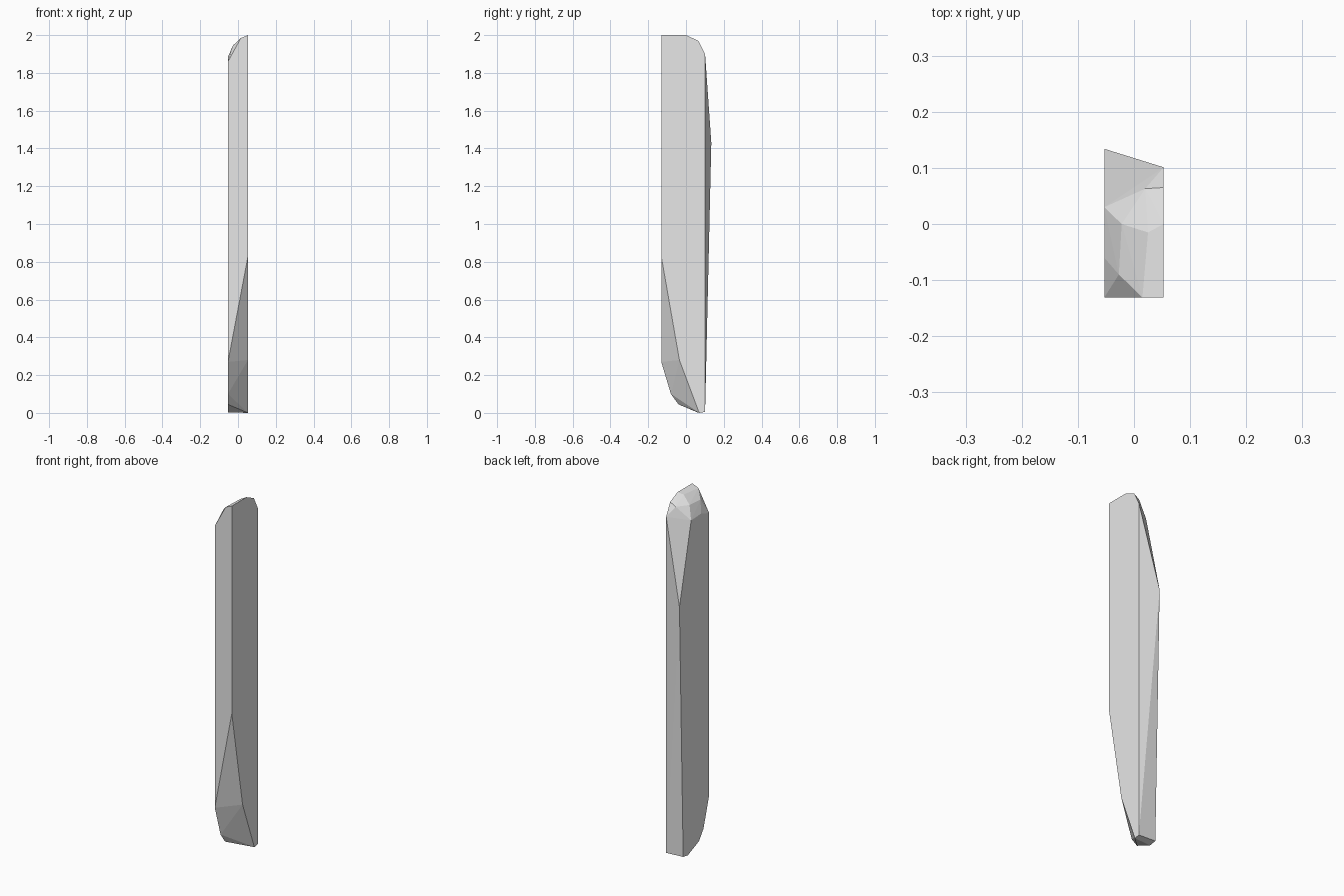
import bpy
import bmesh

if "Cube" in bpy.data.objects:
    bpy.data.objects.remove(bpy.data.objects["Cube"])

HALF = 0.053  # half thickness of the shard

# Outline of the right flat side (y, z)
right_side = [(-0.131, 0.83), (-0.131, 2.0), (0.0, 2.0), (0.065, 1.97),
              (0.101, 1.90), (0.101, 0.005), (0.07, 0.0), (-0.035, 0.28)]

# Outline of the left flat side (y, z), with the ridge at the back
left_side = [(-0.131, 0.27), (-0.131, 1.86), (-0.06, 1.885), (0.03, 1.88),
             (0.134, 1.43), (0.101, 0.01), (0.06, 0.003),
             (-0.04, 0.045), (-0.08, 0.10)]

# Chipped tip between the two sides (x, y, z)
tip = [(0.015, -0.131, 1.984), (-0.027, -0.09, 1.945), (-0.022, 0.0, 1.948),
       (0.025, -0.015, 1.988), (0.02, 0.063, 1.95)]

points = [(HALF, y, z) for y, z in right_side]
points += [(-HALF, y, z) for y, z in left_side] + tip

# Shard body: convex skin around the outlines and the tip
bm = bmesh.new()
for p in points:
    bm.verts.new(p)
hull = bmesh.ops.convex_hull(bm, input=bm.verts[:])
loose = [v for v in bm.verts if not v.link_faces]
bmesh.ops.delete(bm, geom=loose, context='VERTS')
bmesh.ops.dissolve_limit(bm, angle_limit=0.01, verts=bm.verts[:], edges=bm.edges[:])
bmesh.ops.recalc_face_normals(bm, faces=bm.faces[:])

mesh = bpy.data.meshes.new("shard")
bm.to_mesh(mesh)
bm.free()
shard = bpy.data.objects.new("shard", mesh)
bpy.context.collection.objects.link(shard)

# Plain grey stone
stone = bpy.data.materials.new("light_grey")
stone.diffuse_color = (0.8, 0.8, 0.8, 1.0)
stone.use_nodes = True
stone.node_tree.nodes["Principled BSDF"].inputs["Base Color"].default_value = stone.diffuse_color
mesh.materials.append(stone)
